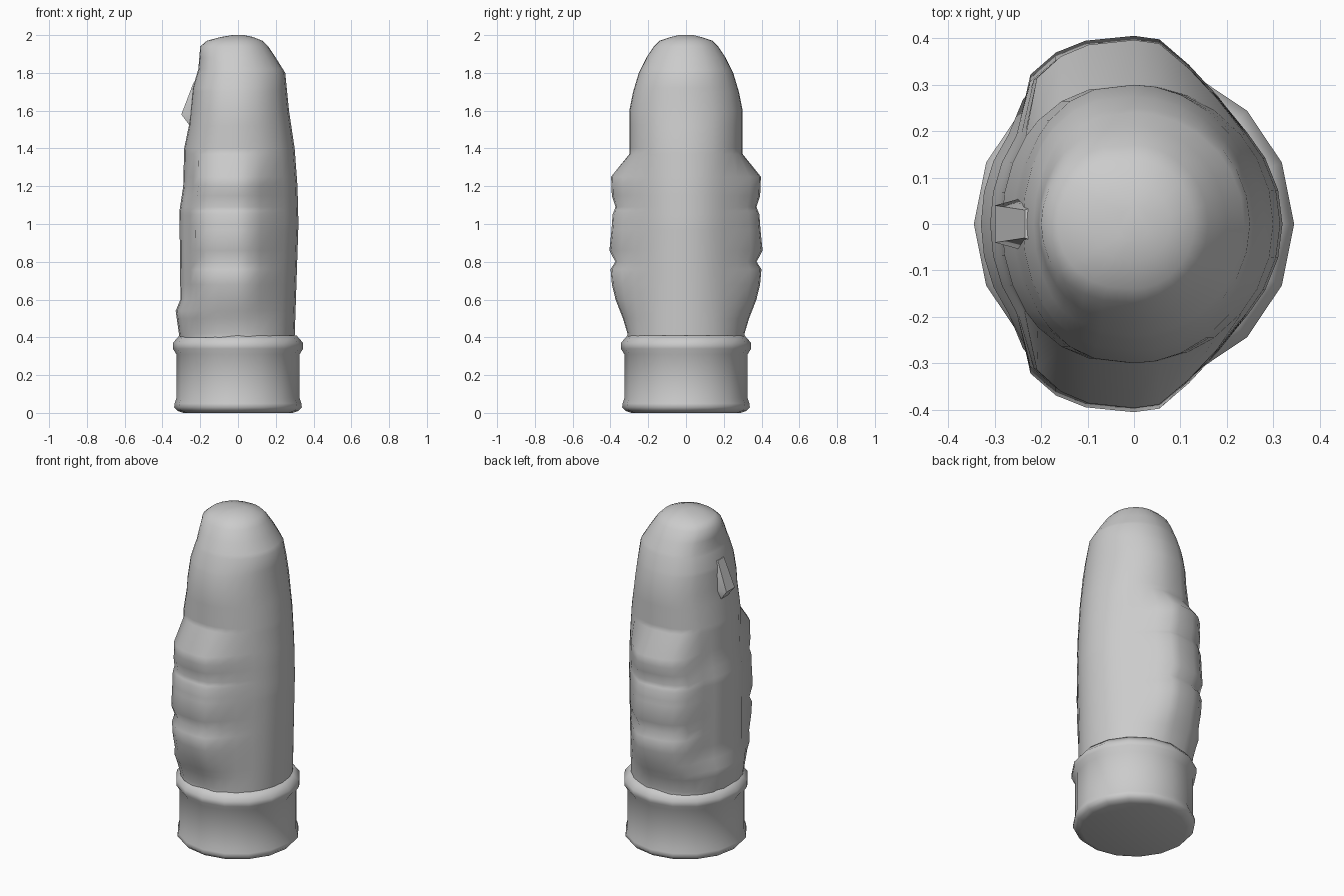
import bpy
import bmesh
from math import sin, cos, radians, pi

cube = bpy.data.objects.get("Cube")
if cube:
    bpy.data.objects.remove(cube, do_unlink=True)

# One plain stone colour for every part
stone = bpy.data.materials.new("grey_stone")
stone.use_nodes = True
grey = (0.6, 0.6, 0.6, 1)
stone.diffuse_color = grey
stone.node_tree.nodes["Principled BSDF"].inputs["Base Color"].default_value = grey


def interpolate(keys, position):
    """Linear lookup of a value in a list of (position, value) pairs."""
    for (start, first), (end, second) in zip(keys, keys[1:]):
        if position <= end:
            blend = max(0, (position - start) / (end - start))
            return first + (second - first) * blend
    return keys[-1][1]


def finish(name, bm, angle):
    """Turn a bmesh into a smooth shaded object with the stone material."""
    bmesh.ops.recalc_face_normals(bm, faces=bm.faces)
    mesh = bpy.data.meshes.new(name)
    bm.to_mesh(mesh)
    bm.free()
    mesh.materials.append(stone)
    obj = bpy.data.objects.new(name, mesh)
    bpy.context.collection.objects.link(obj)
    bpy.ops.object.select_all(action="DESELECT")
    obj.select_set(True)
    bpy.context.view_layer.objects.active = obj
    bpy.ops.object.shade_smooth_by_angle(angle=radians(angle))
    return obj


def loft(name, rings, angle=50):
    """Skin a stack of closed rings and cap both ends."""
    bm = bmesh.new()
    loops = [[bm.verts.new(point) for point in ring] for ring in rings]
    count = len(loops[0])
    for lower, upper in zip(loops, loops[1:]):
        for i in range(count):
            j = (i + 1) % count
            bm.faces.new((lower[i], lower[j], upper[j], upper[i]))
    bm.faces.new(loops[0])
    bm.faces.new(loops[-1])
    return finish(name, bm, angle)


# Round plinth with a rolled foot and a raised collar: (height, radius)
plinth_profile = [(0, 0.29), (0.01, 0.32), (0.03, 0.338), (0.05, 0.336),
                  (0.08, 0.326), (0.31, 0.326), (0.34, 0.345),
                  (0.37, 0.345), (0.41, 0.31)]
sides = 16
turns = [2 * pi * i / sides for i in range(sides)]
loft("plinth", [[(r * cos(t), r * sin(t), z) for t in turns]
                for z, r in plinth_profile])

# Body outline by height: flat face side, rounded back side and half depth
face_side = [(0.4, 0.31), (0.54, 0.33), (0.6, 0.305), (1.07, 0.31),
             (1.2, 0.29), (1.4, 0.285), (1.52, 0.26), (1.72, 0.24),
             (1.82, 0.21), (1.94, 0.2), (1.97, 0.165), (1.99, 0.09), (2, 0.03)]
back_side = [(0.4, 0.3), (1, 0.32), (1.2, 0.315), (1.4, 0.3), (1.6, 0.27),
             (1.8, 0.25), (1.88, 0.2), (1.94, 0.16), (1.97, 0.13),
             (1.99, 0.08), (2, 0.03)]
half_depth = [(0.4, 0.31), (1.4, 0.3), (1.6, 0.3), (1.7, 0.28), (1.8, 0.25),
              (1.88, 0.21), (1.94, 0.17), (1.97, 0.14), (1.99, 0.08), (2, 0.04)]

# Folded hands: how far the fingers stand out by height, and around the body
finger_height = [(0.42, 0), (0.5, 0.025), (0.6, 0.065), (0.68, 0.085),
                 (0.76, 0.093), (0.8, 0.068), (0.86, 0.1), (0.97, 0.09),
                 (1.05, 0.085), (1.09, 0.07), (1.15, 0.09), (1.25, 0.095),
                 (1.37, 0)]
finger_spread = [(40, 0), (55, 0.25), (68, 0.6), (80, 0.97), (90, 1),
                 (118, 1), (132, 0.95), (141, 0)]

half_ring = [0, 14, 28, 40, 55, 68, 80, 90, 105, 118, 132, 141, 154, 167, 180]
full_ring = half_ring + [-a for a in reversed(half_ring[1:-1])]
levels = sorted({z for keys in (face_side, back_side, half_depth, finger_height)
                 for z, _ in keys})


def body_ring(z):
    ring = []
    for angle in full_ring:
        c, s = cos(radians(angle)), sin(radians(angle))
        if c < 0:
            x = -interpolate(face_side, z) * abs(c) ** 0.8
        else:
            x = interpolate(back_side, z) * c
        swell = interpolate(finger_height, z) * interpolate(finger_spread, abs(angle))
        y = interpolate(half_depth, z) * s + (swell if s > 0 else -swell)
        ring.append((x, y, z))
    return ring


loft("body", [body_ring(z) for z in levels], 60)

# Wedge nose: (height, bridge x, half width at the tip, half width at the root)
nose_rows = [(1.52, -0.255, 0.03, 0.05), (1.58, -0.3, 0.04, 0.07),
             (1.75, -0.235, 0.03, 0.05)]
loft("nose", [[(-0.19, -root, z), (x, -tip, z), (x, tip, z), (-0.19, root, z)]
              for z, x, tip, root in nose_rows], 30)
